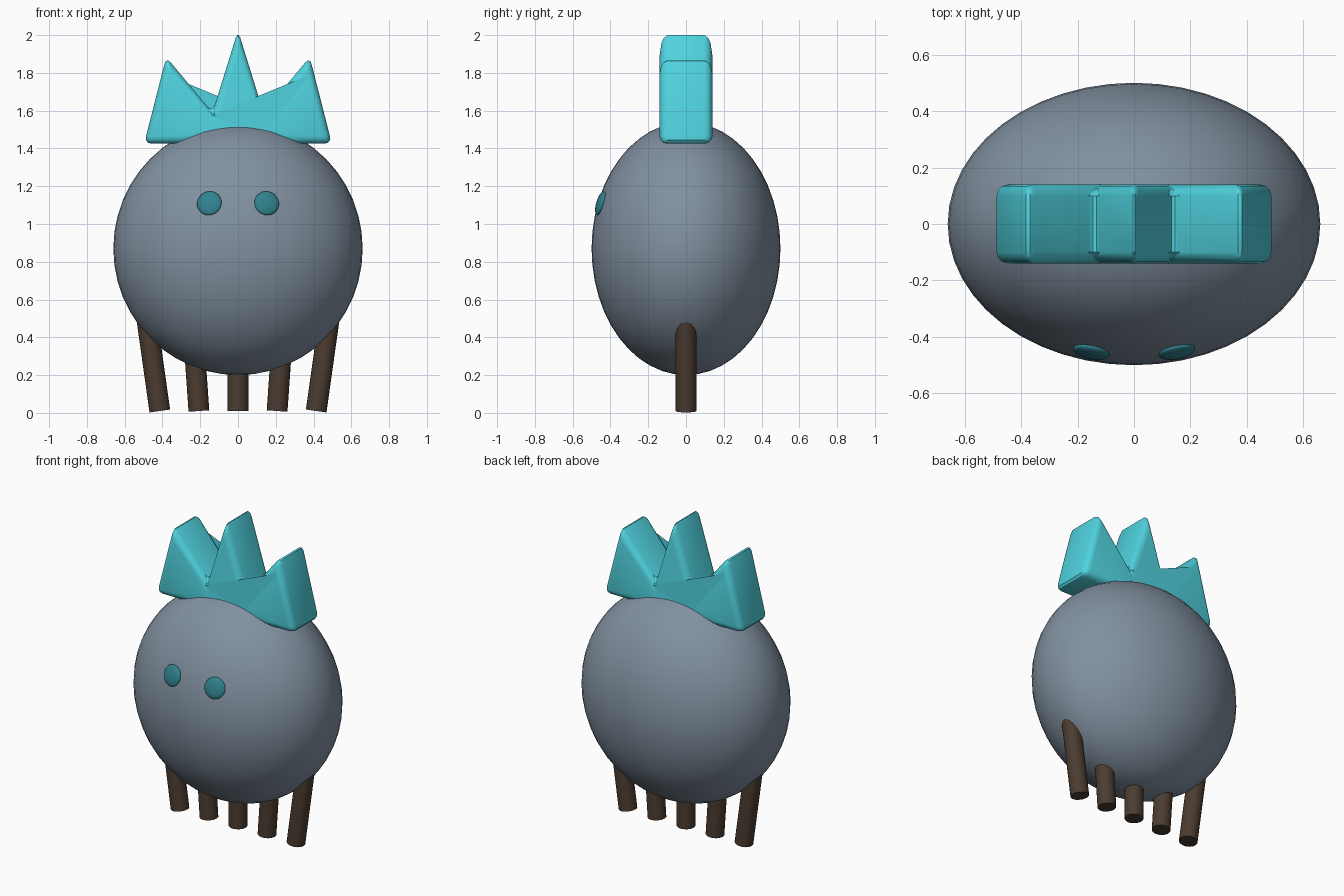
import bpy, bmesh, math
from mathutils import Vector

if "Cube" in bpy.data.objects:
    bpy.data.objects.remove(bpy.data.objects["Cube"])


def material(name, rgb):
    m = bpy.data.materials.new(name)
    m.diffuse_color = (*rgb, 1)
    m.use_nodes = True
    m.node_tree.nodes["Principled BSDF"].inputs["Base Color"].default_value = m.diffuse_color
    return m


SLATE = material("slate", (0.22, 0.28, 0.35))
TEAL = material("teal", (0.08, 0.65, 0.74))
DARK_TEAL = material("dark_teal", (0.03, 0.22, 0.27))
BROWN = material("brown", (0.07, 0.045, 0.03))


def finish(name, mat, angle=50):
    ob = bpy.context.object
    ob.name = name
    ob.data.materials.append(mat)
    bpy.ops.object.shade_smooth_by_angle(angle=math.radians(angle))
    return ob


def ellipsoid(name, centre, radii, mat, segs, rings, rot=(0, 0, 0)):
    bpy.ops.mesh.primitive_uv_sphere_add(segments=segs, ring_count=rings, radius=1,
                                         location=centre, rotation=rot)
    bpy.context.object.scale = radii
    return finish(name, mat)


# Egg-shaped body
centre, radii = Vector((0, 0, 0.87)), Vector((0.66, 0.5, 0.67))
ellipsoid("body", centre, radii, SLATE, 48, 24)

# Flat oval eyes lying against the body surface
for side, x in (("left", -0.152), ("right", 0.152)):
    dz = 0.24
    y = -radii.y * math.sqrt(1 - (x / radii.x) ** 2 - (dz / radii.z) ** 2)
    normal = Vector((x / radii.x ** 2, y / radii.y ** 2, dz / radii.z ** 2))
    rot = normal.to_track_quat('Z', 'Y').to_euler()
    ellipsoid("eye_" + side, (x, y, centre.z + dz), (0.066, 0.066, 0.02),
              DARK_TEAL, 24, 12, rot)

# Row of five legs fanning outward toward the top
for i in range(-2, 3):
    tilt = i * math.radians(4)
    axis = Vector((math.sin(tilt), 0, math.cos(tilt)))
    length = 0.56
    foot = Vector((i * 0.207, 0, 0.01))
    bpy.ops.mesh.primitive_cylinder_add(vertices=24, radius=0.055, depth=length,
                                        location=foot + axis * length / 2,
                                        rotation=(0, tilt, 0))
    finish(f"leg_{i + 3}", BROWN, 40)

# Three-pointed crown: extruded profile with rounded edges
half = 0.14
profile = [(-0.497, 1.425), (0.497, 1.425), (0.38, 1.885), (0.135, 1.59),
           (0, 2.03), (-0.135, 1.59), (-0.38, 1.885)]
bm = bmesh.new()
front = bm.faces.new([bm.verts.new((x, -half, z)) for x, z in profile])
ext = bmesh.ops.extrude_face_region(bm, geom=[front])
bmesh.ops.translate(bm, vec=(0, 2 * half, 0),
                    verts=[v for v in ext["geom"] if isinstance(v, bmesh.types.BMVert)])
bmesh.ops.recalc_face_normals(bm, faces=bm.faces[:])
bmesh.ops.bevel(bm, geom=bm.edges[:], offset=0.04, segments=3, profile=0.5,
                affect='EDGES', clamp_overlap=True)
top = max(v.co.z for v in bm.verts)
for v in bm.verts:
    if v.co.z > 1.8:
        v.co.z += (2.0 - top) * (v.co.z - 1.8) / (top - 1.8)

# Webs across one valley in front and the opposite valley behind
for s in (1, -1):
    pts = [(0.38, 1.79), (-0.14, 1.575), (0.13, 1.47)]
    bm.faces.new([bm.verts.new((s * x, -s * half, z)) for x, z in pts])
me = bpy.data.meshes.new("crown")
bm.to_mesh(me)
bm.free()
ob = bpy.data.objects.new("crown", me)
bpy.context.collection.objects.link(ob)
bpy.ops.object.select_all(action='DESELECT')
ob.select_set(True)
bpy.context.view_layer.objects.active = ob
finish("crown", TEAL, 35)
